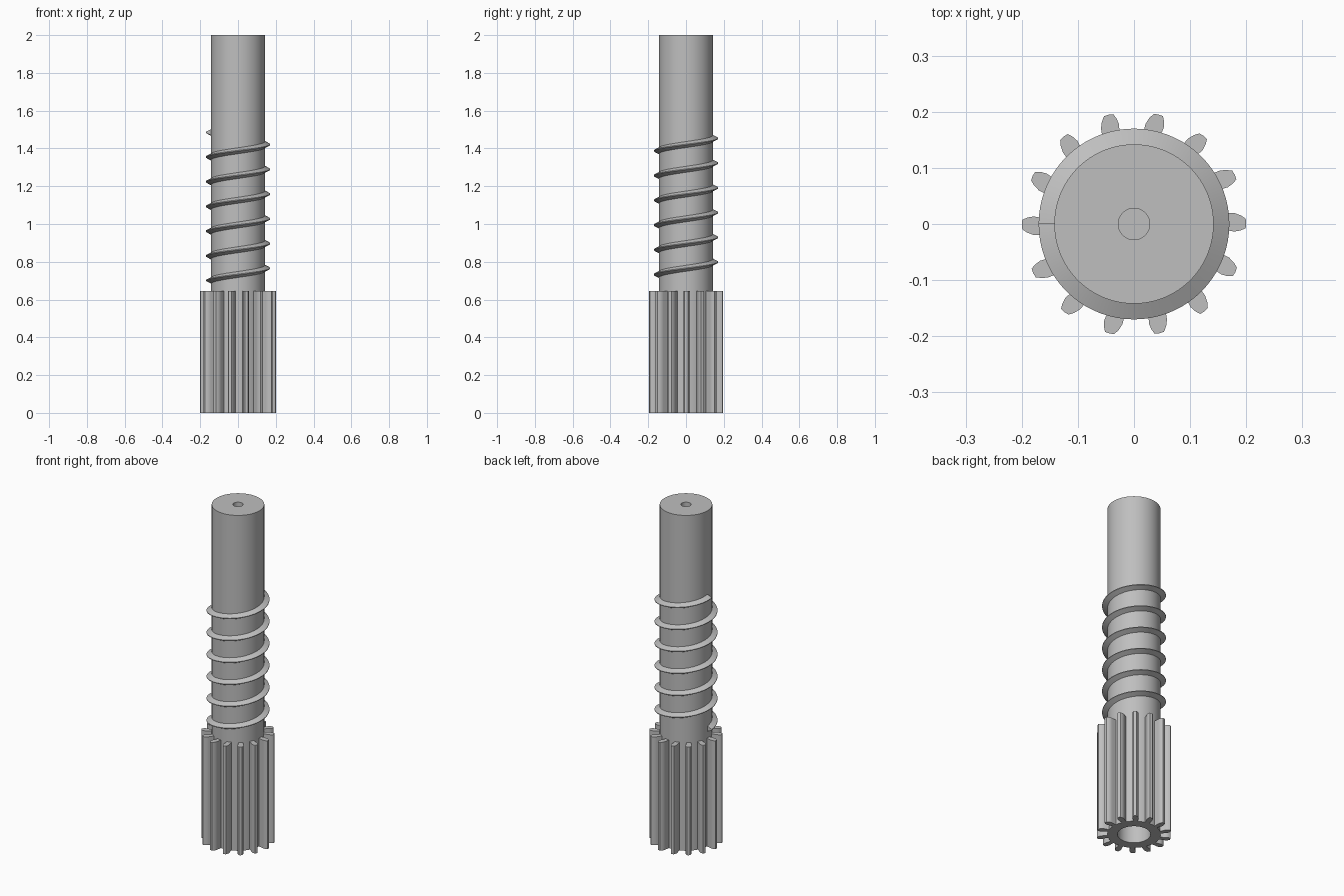
import bpy, bmesh
from math import sin, cos, pi, radians

if "Cube" in bpy.data.objects:
    bpy.data.objects.remove(bpy.data.objects["Cube"], do_unlink=True)

STEEL = (0.52, 0.52, 0.52, 1)
steel = bpy.data.materials.new("plain grey steel")
steel.use_nodes = True
steel.diffuse_color = STEEL
steel.node_tree.nodes["Principled BSDF"].inputs["Base Color"].default_value = STEEL

SHAFT_R, TOOTH_R, GEAR_TOP = 0.142, 0.2, 0.645


def finish(name, bm, angle=30):
    bmesh.ops.recalc_face_normals(bm, faces=bm.faces)
    mesh = bpy.data.meshes.new(name)
    bm.to_mesh(mesh)
    bm.free()
    mesh.materials.append(steel)
    obj = bpy.data.objects.new(name, mesh)
    bpy.context.collection.objects.link(obj)
    bpy.ops.object.select_all(action='DESELECT')
    obj.select_set(True)
    bpy.context.view_layer.objects.active = obj
    bpy.ops.object.shade_smooth_by_angle(angle=radians(angle))
    return obj


def bridge(bm, a, b):
    """Join two closed rings of vertices with quads."""
    n = len(a)
    for i in range(n):
        j = (i + 1) % n
        bm.faces.new((a[i], a[j], b[j], b[i]))


# Shaft: turned profile with a centre hole on top and a wide bore below
def build_shaft(segments=96):
    profile = [(0.088, 0.4), (0.088, 0), (SHAFT_R, 0), (SHAFT_R, 2),
               (0.028, 2), (0.028, 1.9)]
    bm = bmesh.new()
    rings = [[bm.verts.new((r * cos(2 * pi * i / segments),
                            r * sin(2 * pi * i / segments), z))
              for i in range(segments)] for r, z in profile]
    for a, b in zip(rings, rings[1:]):
        bridge(bm, a, b)
    bm.faces.new(rings[0])
    bm.faces.new(rings[-1])
    return finish("shaft", bm)


# Gear teeth: slightly leaning curved prisms around the lower shaft
def build_teeth(count=14):
    # radius, lean and half width from root to tip
    flank = [(0.136, 0.006, 0.012), (0.155, 0.005, 0.0135),
             (0.17, 0.004, 0.016), (0.179, 0.003, 0.0165),
             (0.19, 0.002, 0.0135), (0.199, 0.001, 0.0085)]
    outline = [(r, s - w) for r, s, w in flank] + [(TOOTH_R, 0.001)]
    outline += [(r, s + w) for r, s, w in reversed(flank)]
    bm = bmesh.new()
    for k in range(count):
        a = 2 * pi * k / count
        low, high = [[bm.verts.new((x * cos(a) - y * sin(a),
                                    x * sin(a) + y * cos(a), z))
                      for x, y in outline] for z in (0, GEAR_TOP)]
        bridge(bm, low, high)
        bm.faces.new(low)
        bm.faces.new(high)
    return finish("gear_teeth", bm)


# Worm thread: triangular section swept along a rising helix
def build_thread(turns=6, pitch=0.131, start=0.7, steps=72):
    section = [(SHAFT_R - 0.004, -0.018), (0.17, -0.002),
               (0.17, 0.002), (SHAFT_R - 0.004, 0.018)]
    bm = bmesh.new()
    rings = []
    for i in range(turns * steps + 1):
        t = i / steps
        a = pi + 2 * pi * t
        rings.append([bm.verts.new((r * cos(a), r * sin(a), start + pitch * t + h))
                      for r, h in section])
    for a, b in zip(rings, rings[1:]):
        bridge(bm, a, b)
    bm.faces.new(rings[0])
    bm.faces.new(rings[-1])
    return finish("worm_thread", bm)


build_shaft()
build_teeth()
build_thread()
